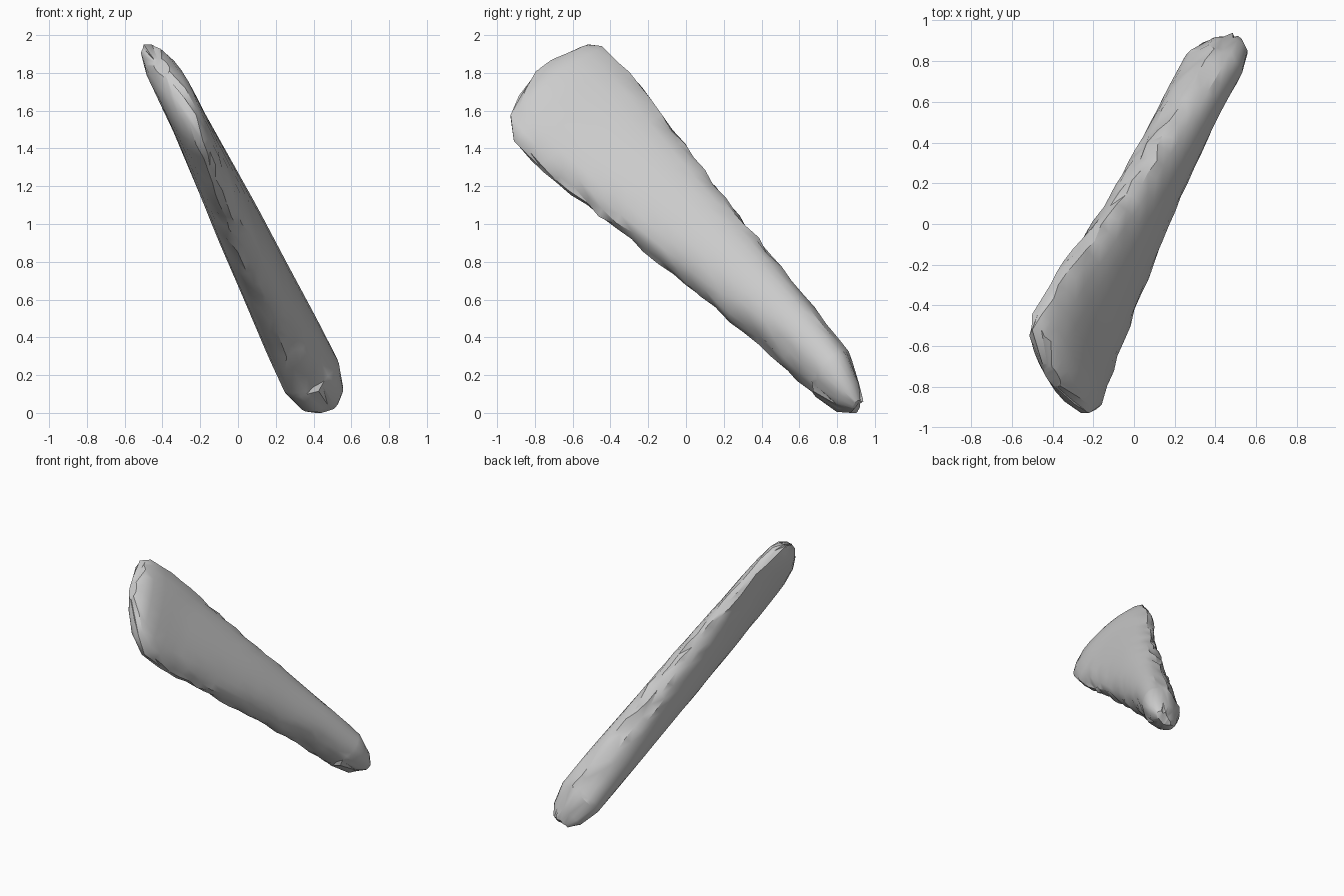
import bpy, bmesh, math, random
from mathutils import Vector

random.seed(7)
cube = bpy.data.objects.get("Cube")
if cube:
    bpy.data.objects.remove(cube)

# Local frame: along the shaft, across the thin side, along the broad side
centre = Vector((0, 0, 1))
axis = Vector((0.48, 0.99, -1.0)).normalized()
thin = Vector((0.88, 0.05, 0.48))
thin = (thin - axis * thin.dot(axis)).normalized()
broad = axis.cross(thin).normalized()

# Stations: distance along, half width, half thickness, broad offset, skew
PROFILE = [(-1.185, 0.08, 0.035, -0.06, 0.1), (-1.14, 0.24, 0.07, -0.08, 0.1),
           (-1.07, 0.33, 0.09, -0.04, 0.0), (-0.95, 0.37, 0.095, -0.01, -0.12),
           (-0.75, 0.359, 0.1, 0, -0.22), (-0.37, 0.3, 0.118, 0, -0.26),
           (0.0, 0.245, 0.135, 0, -0.28), (0.45, 0.195, 0.147, 0, -0.25),
           (0.9, 0.148, 0.161, 0, -0.18), (1.18, 0.125, 0.165, 0.015, -0.1),
           (1.33, 0.085, 0.125, 0.04, 0), (1.405, 0.035, 0.07, 0.047, 0)]
SIDES = 22


def sample(s):
    """Section values at a distance along the shaft."""
    for a, b in zip(PROFILE, PROFILE[1:]):
        if s <= b[0]:
            f = (s - a[0]) / (b[0] - a[0])
            return [p + f * (q - p) for p, q in zip(a[1:], b[1:])]


def power(v, e):
    return math.copysign(abs(v) ** e, v)


# Tapered stone: loft of skewed oval rings with chipped edges
stations = [p[0] for p in PROFILE[:4]]
stations += [-0.85 + i * 0.1 for i in range(21)]
stations += [p[0] for p in PROFILE[-3:]]

bm = bmesh.new()
rings = []
for s in stations:
    half_w, half_t, offset, skew = sample(s)
    ring = []
    for i in range(SIDES):
        a = math.tau * i / SIDES
        c, d = power(math.cos(a), 0.95), power(math.sin(a), 0.95)
        chip = 0.013 * abs(math.cos(a)) ** 4
        u = offset + half_w * c + random.uniform(-chip, chip)
        v = half_t * (skew * c + math.sqrt(1 - skew ** 2) * d)
        v += random.uniform(-chip, chip)
        along = s + random.uniform(-chip, chip)
        point = centre + axis * along + broad * u + thin * v
        point.z = max(point.z, 0)
        ring.append(bm.verts.new(point))
    rings.append(ring)

for r0, r1 in zip(rings, rings[1:]):
    for i in range(SIDES):
        j = (i + 1) % SIDES
        bm.faces.new((r0[i], r0[j], r1[j], r1[i]))
bm.faces.new(rings[0])
bm.faces.new(rings[-1])
bmesh.ops.triangulate(bm, faces=bm.faces[:])
bmesh.ops.recalc_face_normals(bm, faces=bm.faces[:])

mesh = bpy.data.meshes.new("tapered_stone")
bm.to_mesh(mesh)
bm.free()
stone = bpy.data.objects.new("tapered_stone", mesh)
bpy.context.collection.objects.link(stone)

# Plain grey
grey = bpy.data.materials.new("light_grey")
grey.use_nodes = True
colour = (0.6, 0.6, 0.6, 1.0)
grey.diffuse_color = colour
grey.node_tree.nodes["Principled BSDF"].inputs["Base Color"].default_value = colour
mesh.materials.append(grey)

bpy.context.view_layer.objects.active = stone
stone.select_set(True)
bpy.ops.object.shade_smooth_by_angle(angle=math.radians(32))
